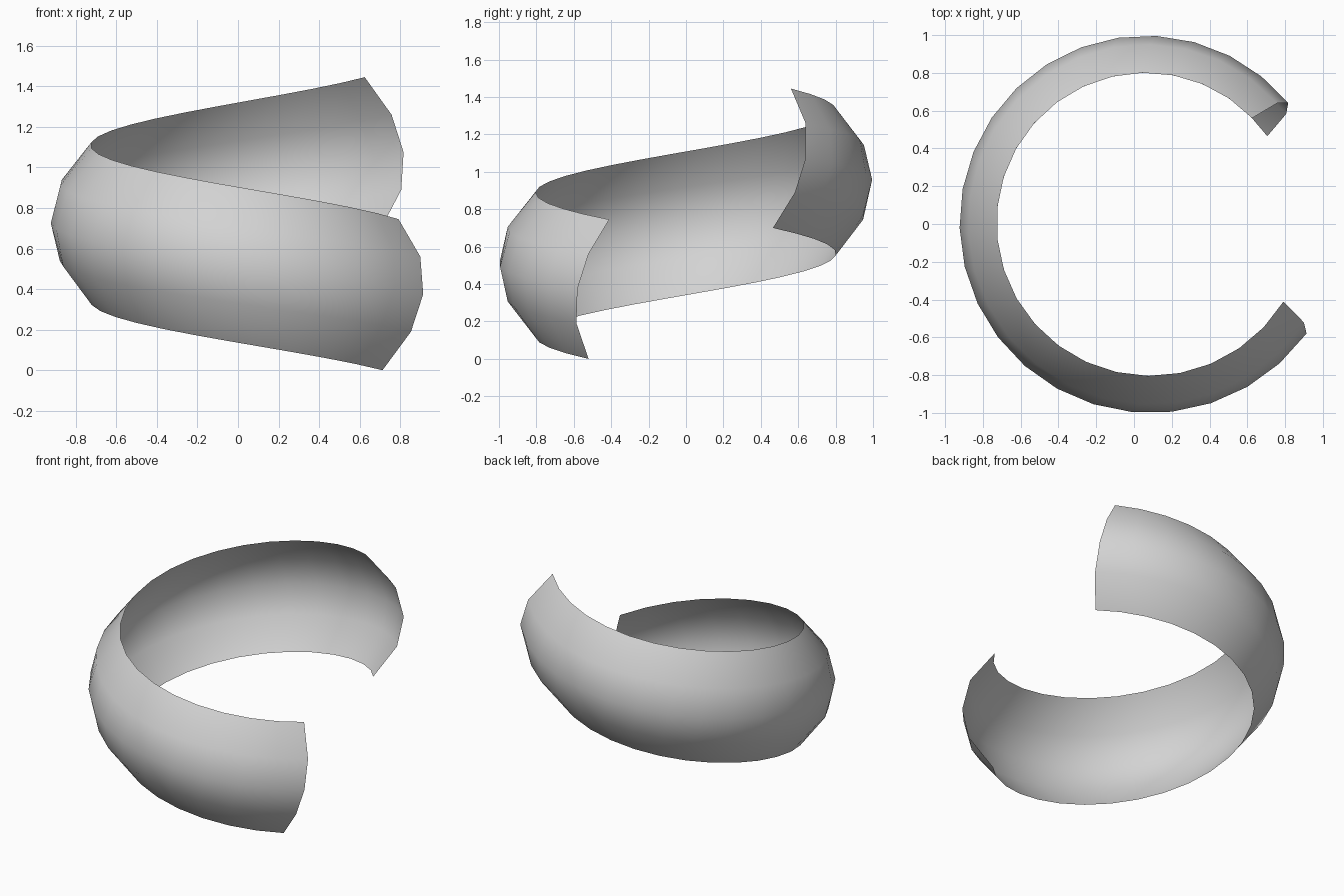
import bpy
import bmesh
from math import radians, cos, sin

cube = bpy.data.objects.get("Cube")
if cube:
    bpy.data.objects.remove(cube, do_unlink=True)

# Plain grey material
grey = bpy.data.materials.new("light_grey")
grey.use_nodes = True
colour = (0.65, 0.65, 0.65, 1.0)
grey.diffuse_color = colour
grey.node_tree.nodes["Principled BSDF"].inputs["Base Color"].default_value = colour

# Bowed cross-section: (radial offset, height from the middle)
PROFILE = [(-0.195, -0.375), (-0.045, -0.185), (0, 0), (-0.045, 0.185), (-0.195, 0.37)]
STEPS = 24
CENTRE = (0.075, 0.018)
SKEW = 12.5  # degrees of lean per unit of height, square to the climbing path


def mix(a, b, t):
    return a + (b - a) * t


# Sweep the cross-section along a rising, slightly tightening spiral
bm = bmesh.new()
rings = []
for i in range(STEPS + 1):
    t = i / STEPS
    angle, radius, middle = mix(-35.5, -320, t), mix(1.03, 0.968, t), mix(0.375, 1.075, t)
    ring = []
    for offset, height in PROFILE:
        a = radians(angle + SKEW * height)
        r = radius + offset
        ring.append(bm.verts.new((CENTRE[0] + r * cos(a), CENTRE[1] + r * sin(a), middle + height)))
    rings.append(ring)

for low, high in zip(rings, rings[1:]):
    for j in range(len(PROFILE) - 1):
        face = bm.faces.new((low[j], low[j + 1], high[j + 1], high[j]))
        face.smooth = True

mesh = bpy.data.meshes.new("spiral_band")
bm.to_mesh(mesh)
bm.free()
mesh.materials.append(grey)
band = bpy.data.objects.new("spiral_band", mesh)
bpy.context.collection.objects.link(band)
